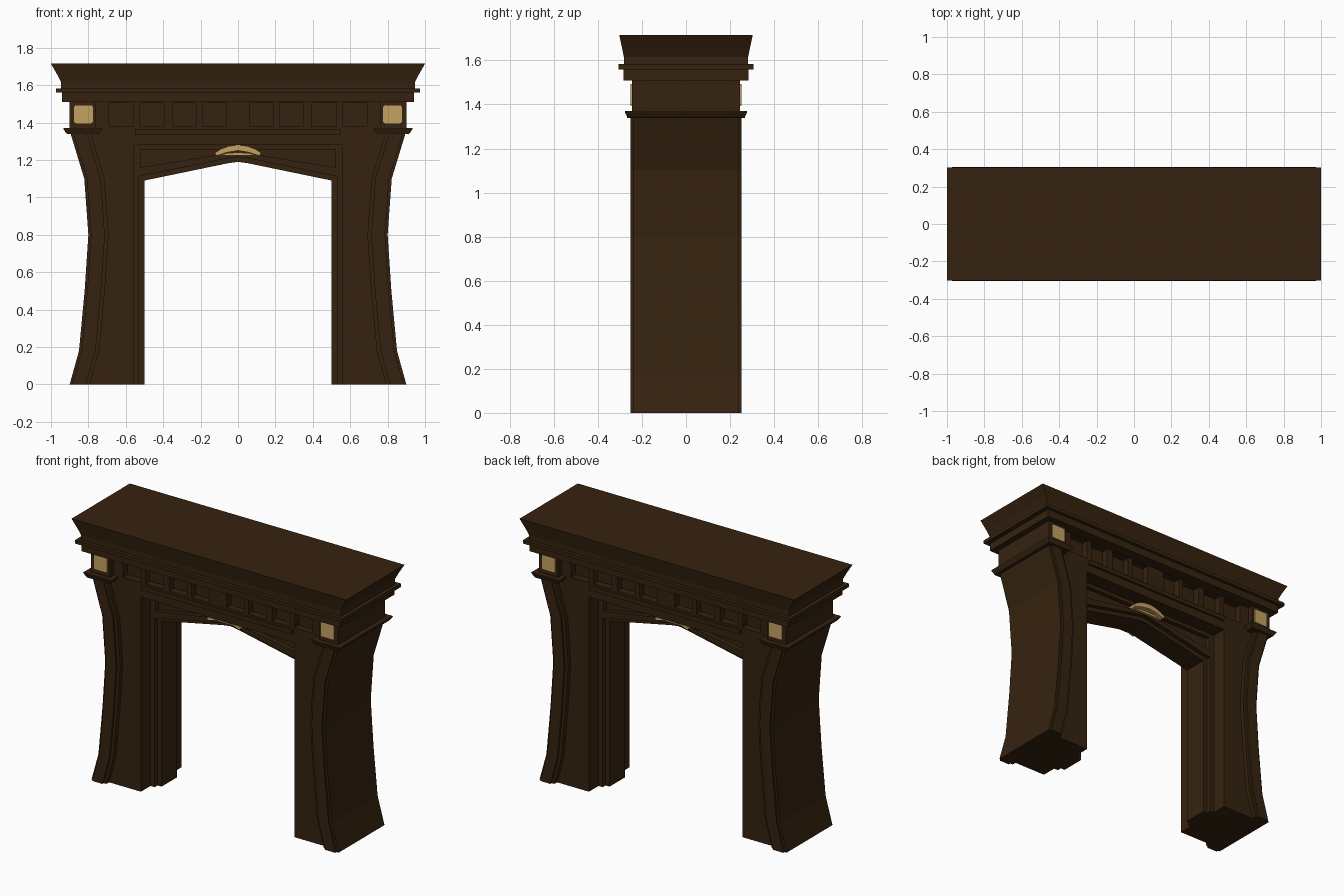
import bpy, bmesh, math

if "Cube" in bpy.data.objects:
    bpy.data.objects.remove(bpy.data.objects["Cube"])


def material(name, rgb):
    m = bpy.data.materials.new(name)
    m.diffuse_color = (*rgb, 1)
    m.use_nodes = True
    m.node_tree.nodes["Principled BSDF"].inputs["Base Color"].default_value = m.diffuse_color
    return m


WOOD = material("dark_wood", (0.036, 0.0165, 0.005))
GOLD = material("pale_gold", (0.55, 0.36, 0.12))


def finish(name, bm, mat):
    bmesh.ops.remove_doubles(bm, verts=bm.verts, dist=1e-5)
    bmesh.ops.recalc_face_normals(bm, faces=bm.faces)
    me = bpy.data.meshes.new(name)
    bm.to_mesh(me)
    bm.free()
    me.materials.clear()
    me.materials.append(mat)
    ob = bpy.data.objects.new(name, me)
    bpy.context.collection.objects.link(ob)
    return ob


def slab(name, loops, y0, y1, mat=WOOD):
    """Front outline (x, z) with optional holes, extruded from y0 to y1."""
    cu = bpy.data.curves.new(name + "_outline", 'CURVE')
    cu.dimensions = '2D'
    cu.fill_mode = 'BOTH'
    cu.extrude = abs(y1 - y0) / 2
    for pts in loops:
        sp = cu.splines.new('POLY')
        sp.points.add(len(pts) - 1)
        for p, (x, z) in zip(sp.points, pts):
            p.co = (x, z, 0, 1)
        sp.use_cyclic_u = True
    tmp = bpy.data.objects.new(name + "_outline", cu)
    bpy.context.collection.objects.link(tmp)
    me = bpy.data.meshes.new_from_object(tmp)
    bpy.data.objects.remove(tmp)
    bm = bmesh.new()
    bm.from_mesh(me)
    for v in bm.verts:
        x, z, d = v.co
        v.co = (x, (y0 + y1) / 2 - d, z)
    for f in bm.faces:
        f.smooth = False
        f.material_index = 0
    return finish(name, bm, mat)


def stack(name, rings, cx=0, mat=WOOD):
    """Rectangular rings (half x, half y, z) joined upward into a solid."""
    bm = bmesh.new()
    prev = None
    for hx, hy, z in rings:
        ring = [bm.verts.new((cx + sx * hx, sy * hy, z))
                for sx, sy in ((-1, -1), (1, -1), (1, 1), (-1, 1))]
        if prev:
            for i in range(4):
                j = (i + 1) % 4
                bm.faces.new((prev[i], prev[j], ring[j], ring[i]))
        else:
            bm.faces.new(ring[::-1])
        prev = ring
    bm.faces.new(prev)
    return finish(name, bm, mat)


def rect(x0, x1, z0, z1):
    return [(x0, z0), (x1, z0), (x1, z1), (x0, z1)]


def mirrored(half):
    """Close a right-half outline with its left mirror image."""
    return half + [(-x, z) for x, z in reversed(half) if x > 1e-6]


def both(name, loops, y0, y1, mat=WOOD):
    for tag, s in (("front", -1), ("back", 1)):
        slab(f"{name}_{tag}", loops, s * y0, s * y1, mat)


# Main body with curved outer sides and rectangular outer opening
side = [(0.90, 0), (0.85, 0.18), (0.82, 0.50), (0.80, 0.80), (0.822, 1.10), (0.895, 1.34)]
slab("main_body", [mirrored([(0.56, 1.28), (0.56, 0)] + side + [(0.895, 1.365)])], -0.21, 0.21)

# Curved pilasters, two stepped layers
for tag, s in (("right", 1), ("left", -1)):
    def strip(a, b):
        return [[(s * (x - a), z) for x, z in side] + [(s * (x - b), z) for x, z in reversed(side)]]
    both("pilaster_base_" + tag, strip(0, 0.108), 0.21, 0.238)
    both("pilaster_face_" + tag, strip(0.014, 0.088), 0.238, 0.252)

# Inner arch core and moulded frame with a sunken spandrel panel
slab("arch_core", [mirrored([(0, 1.19), (0.05, 1.183), (0.50, 1.09), (0.50, 0),
                             (0.56, 0), (0.56, 1.28)])], -0.08, 0.08)
frame = mirrored([(0, 1.217), (0.05, 1.21), (0.53, 1.112), (0.53, 0), (0.56, 0), (0.56, 1.28)])
panel = mirrored([(0, 1.24), (0.05, 1.236), (0.522, 1.16), (0.522, 1.255)])
both("arch_frame", [frame, panel], 0.08, 0.11)

# Gold crest over the arch
crest = mirrored([(0, 1.25), (0.06, 1.24), (0.115, 1.222), (0.125, 1.237),
                  (0.095, 1.257), (0.05, 1.274), (0, 1.28)])
both("arch_crest", [crest], 0.08, 0.15, GOLD)
low = mirrored([(0, 1.224), (0.11, 1.222), (0.06, 1.236), (0, 1.24)])
both("crest_lower_edge", [low], 0.11, 0.125, GOLD)

# Lintel bar under the frieze
both("lintel_bar", [rect(-0.55, 0.55, 1.337, 1.365)], 0.21, 0.225)

# Frieze with eight sunken panels
slab("frieze_core", [rect(-0.76, 0.76, 1.365, 1.51)], -0.165, 0.165)
holes = []
for x0, x1 in ((0.065, 0.19), (0.225, 0.35), (0.395, 0.525), (0.56, 0.69)):
    holes += [rect(x0, x1, 1.378, 1.505), rect(-x1, -x0, 1.378, 1.505)]
both("frieze_panels", [rect(-0.76, 0.76, 1.365, 1.51)] + holes, 0.165, 0.21)

# Corner blocks, their caps and gold plaques
for tag, s in (("right", 1), ("left", -1)):
    cx = s * 0.83
    stack("capital_" + tag, [(0.083, 0.268, 1.338), (0.09, 0.268, 1.345),
                             (0.103, 0.277, 1.365), (0.103, 0.277, 1.37)], cx)
    stack("corner_block_" + tag, [(0.07, 0.245, 1.37), (0.07, 0.245, 1.51)], cx)
    plaque = []
    for i, (qx, qz) in enumerate(((1, 1), (-1, 1), (-1, -1), (1, -1))):
        for k in range(4):
            a = math.radians(90 * i + 30 * k)
            plaque.append((cx - s * 0.004 + qx * 0.04 + 0.01 * math.cos(a),
                           1.444 + qz * 0.038 + 0.01 * math.sin(a)))
    both("plaque_" + tag, [plaque], 0.245, 0.252, GOLD)

# Cornice and mantel shelf
stack("cornice_shelf", [(0.94, 0.284, 1.51), (0.94, 0.284, 1.56), (0.972, 0.306, 1.56),
                        (0.972, 0.306, 1.583), (0.946, 0.282, 1.583), (0.946, 0.282, 1.615),
                        (0.963, 0.289, 1.65), (1.0, 0.303, 1.715)])
